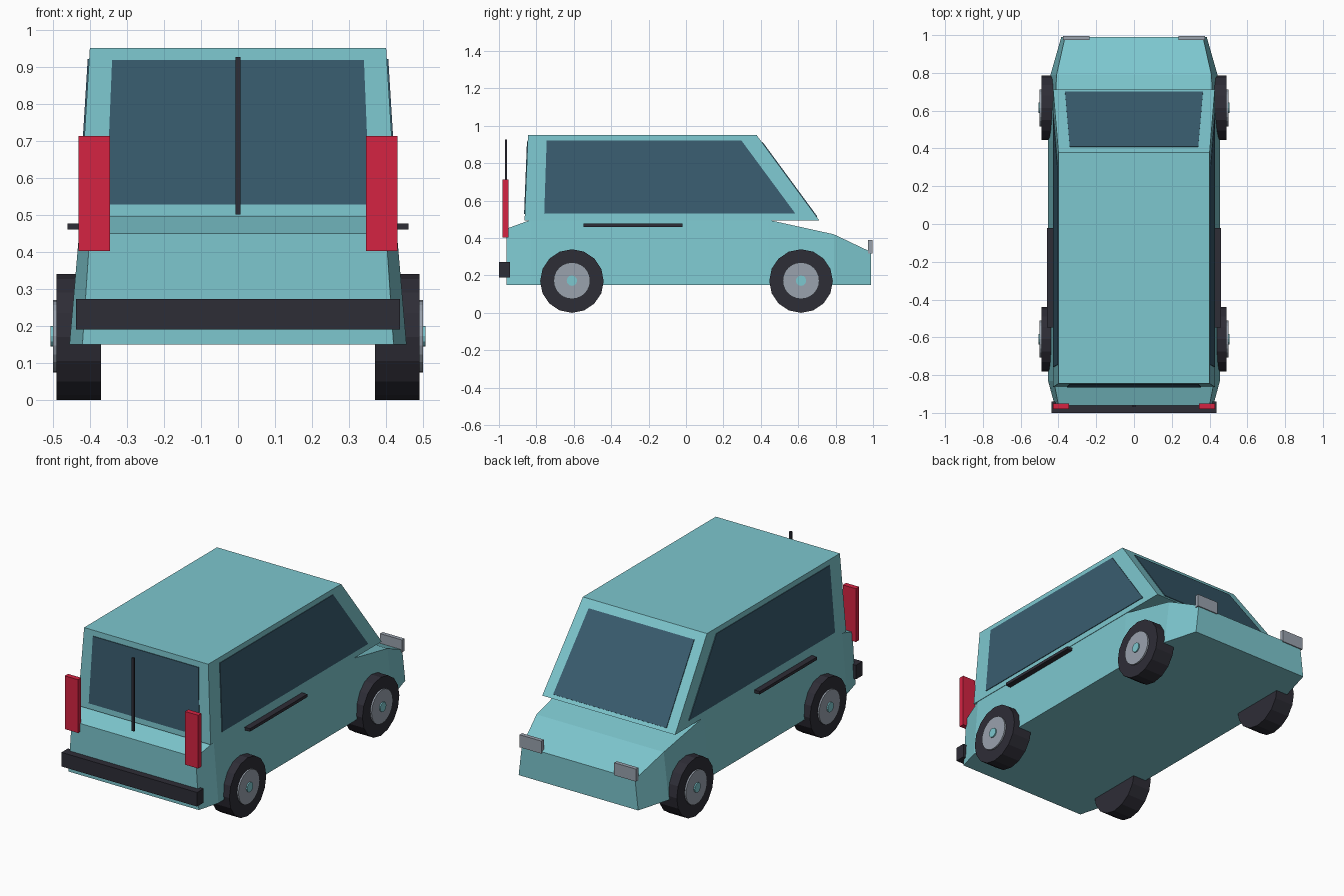
import bpy, bmesh, math
from mathutils import Vector, Matrix

cube = bpy.data.objects.get("Cube")
if cube:
    bpy.data.objects.remove(cube, do_unlink=True)


def material(name, rgb):
    m = bpy.data.materials.new(name)
    m.use_nodes = True
    m.diffuse_color = (*rgb, 1)
    bsdf = next(n for n in m.node_tree.nodes if n.type == 'BSDF_PRINCIPLED')
    bsdf.inputs["Base Color"].default_value = (*rgb, 1)
    bsdf.inputs["Roughness"].default_value = 0.6
    return m


TEAL = material("teal paint", (0.205, 0.57, 0.62))
GLASS = material("dark blue glass", (0.041, 0.109, 0.159))
RED = material("red lens", (0.66, 0.017, 0.055))
BLACK = material("black rubber", (0.027, 0.026, 0.037))
GREY = material("light grey metal", (0.32, 0.36, 0.42))


def finish(bm, name, mat):
    bmesh.ops.recalc_face_normals(bm, faces=bm.faces)
    mesh = bpy.data.meshes.new(name)
    bm.to_mesh(mesh)
    bm.free()
    mesh.materials.append(mat)
    obj = bpy.data.objects.new(name, mesh)
    bpy.context.collection.objects.link(obj)
    return obj


def loft(name, rings, mat):
    """Skin a list of equal-sized closed rings and cap both ends."""
    bm = bmesh.new()
    rows = [[bm.verts.new(p) for p in ring] for ring in rings]
    for a, b in zip(rows, rows[1:]):
        for i in range(len(a)):
            j = (i + 1) % len(a)
            bm.faces.new((a[i], a[j], b[j], b[i]))
    bm.faces.new(rows[0])
    bm.faces.new(rows[-1])
    return finish(bm, name, mat)


def box(name, x, y, z, mat):
    bm = bmesh.new()
    bmesh.ops.create_cube(bm, size=1)
    for v in bm.verts:
        v.co = [(r[0] + r[1]) / 2 + c * (r[1] - r[0]) for c, r in zip(v.co, (x, y, z))]
    return finish(bm, name, mat)


def plate(name, points, outward, mat, lift=0.004):
    """Thin pane lying on a wall, raised along the wall's outward normal."""
    p = [Vector(q) for q in points]
    n = (p[1] - p[0]).cross(p[2] - p[0]).normalized()
    if n.dot(Vector(outward)) < 0:
        n.negate()
    return loft(name, [[q - n * lift for q in p], [q + n * lift for q in p]], mat)


def disc(name, radius, x0, x1, y, z, sides, mat):
    bm = bmesh.new()
    turn = Matrix.Rotation(math.pi / 2, 4, 'Y')
    place = Matrix.Translation(((x0 + x1) / 2, y, z))
    bmesh.ops.create_cone(bm, cap_ends=True, segments=sides, radius1=radius,
                          radius2=radius, depth=abs(x1 - x0), matrix=place @ turn)
    return finish(bm, name, mat)


# Lower body: stations along y with top height, bottom and top half widths
stations = [(-0.96, 0.45, 0.42, 0.40), (-0.83, 0.497, 0.455, 0.425),
            (0.44, 0.497, 0.455, 0.425), (0.79, 0.42, 0.442, 0.41),
            (0.99, 0.325, 0.385, 0.365)]
loft("lower_body", [[(-b, y, 0.15), (b, y, 0.15), (t, y, h), (-t, y, h)]
                    for y, h, b, t in stations], TEAL)

# Cabin with sloping windscreen
Z0, Z1, W0, W1 = 0.495, 0.95, 0.428, 0.40
BACK, FRONT = (-0.863, -0.845), (0.712, 0.378)
loft("cabin", [[(-w, b, z), (w, b, z), (w, f, z), (-w, f, z)]
               for z, w, b, f in ((Z0, W0, BACK[0], FRONT[0]),
                                  (Z1, W1, BACK[1], FRONT[1]))], TEAL)


def at(pair, z):
    """Value on a cabin edge at height z."""
    return pair[0] + (pair[1] - pair[0]) * (z - Z0) / (Z1 - Z0)


# Front and rear panes
for name, edge, lo, hi, wl, wh, d in (
        ("windscreen", FRONT, 0.513, 0.91, 0.365, 0.34, 1),
        ("rear_window", BACK, 0.528, 0.917, 0.356, 0.34, -1)):
    plate(name, [(-wl, at(edge, lo), lo), (wl, at(edge, lo), lo),
                 (wh, at(edge, hi), hi), (-wh, at(edge, hi), hi)], (0, d, 0), GLASS)

# Parts on both sides
for side, s in (("left", 1), ("right", -1)):
    lo, hi = 0.53, 0.92
    xl, xh = s * at((W0, W1), lo), s * at((W0, W1), hi)
    plate(side + "_side_window", [(xl, -0.758, lo), (xl, 0.585, lo),
                                  (xh, 0.297, hi), (xh, -0.745, hi)], (s, 0, 0), GLASS)
    box(side + "_side_handle", sorted((s * 0.42, s * 0.461)), (-0.548, -0.02),
        (0.46, 0.477), BLACK)
    box(side + "_tail_light", sorted((s * 0.345, s * 0.43)), (-0.98, -0.95),
        (0.402, 0.712), RED)
    box(side + "_headlight", sorted((s * 0.235, s * 0.375)), (0.973, 0.996),
        (0.317, 0.39), GREY)
    for end, y in (("front", 0.615), ("rear", -0.61)):
        tag = side + "_" + end
        disc(tag + "_tyre", 0.17, s * 0.37, s * 0.49, y, 0.17, 16, BLACK)
        disc(tag + "_hub", 0.098, s * 0.44, s * 0.499, y, 0.172, 24, GREY)
        disc(tag + "_hub_cap", 0.028, s * 0.45, s * 0.506, y, 0.172, 12, TEAL)

# Rear bumper and wiper
box("rear_bumper", (-0.437, 0.437), (-1.0, -0.94), (0.19, 0.272), BLACK)
box("rear_wiper", (-0.007, 0.007), (-0.968, -0.957), (0.5, 0.926), BLACK)
